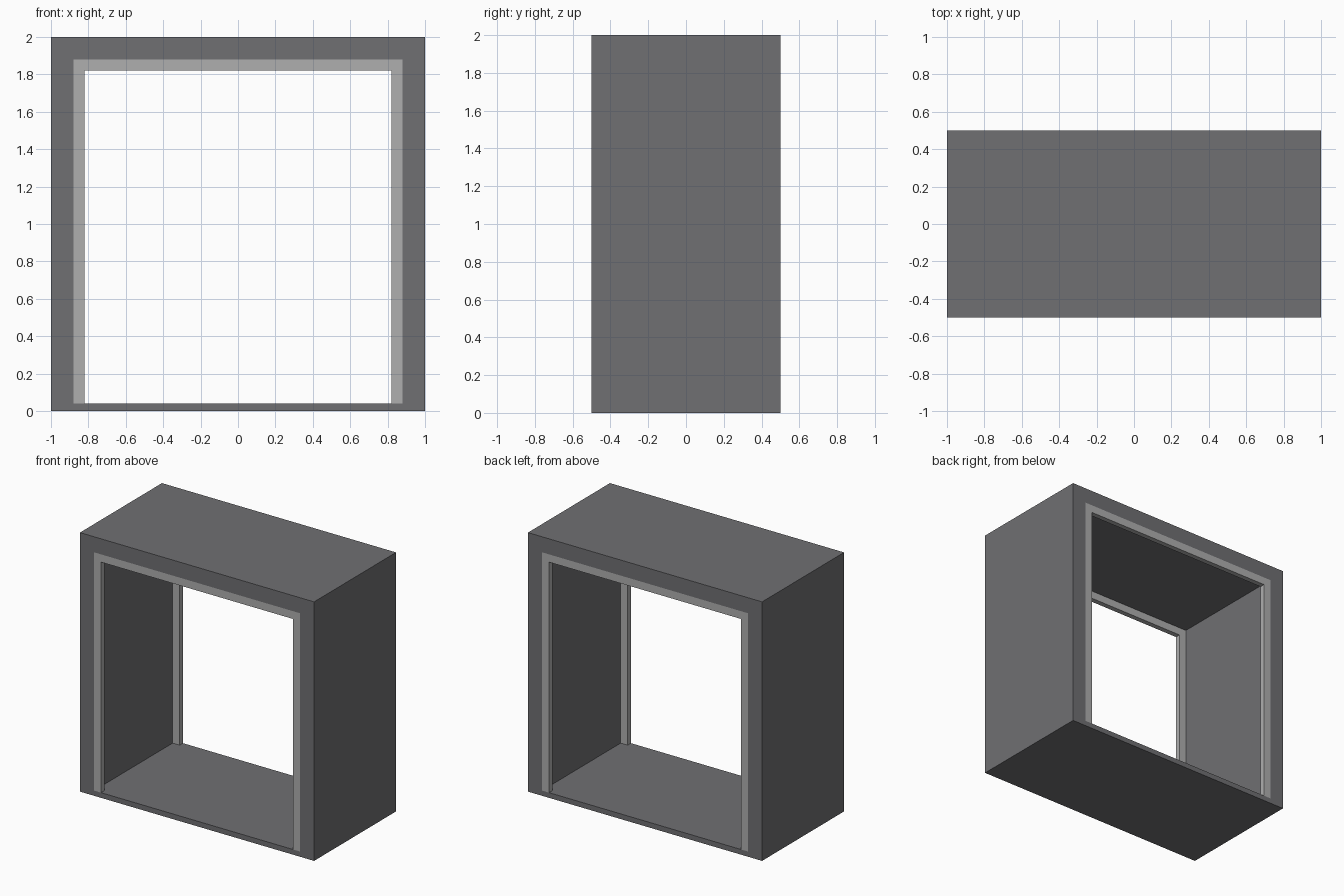
import bpy, bmesh

if "Cube" in bpy.data.objects:
    bpy.data.objects.remove(bpy.data.objects["Cube"])


def rect(half_w, z0, z1):
    # Corners from bottom left, over the top, to bottom right
    return [(-half_w, z0), (-half_w, z1), (half_w, z1), (half_w, z0)]


def band(name, outer, inner, y0, y1, closed, mat=None):
    # Flat strip between two outlines, extruded along y
    bm = bmesh.new()
    o = [bm.verts.new((x, y0, z)) for x, z in outer]
    i = [bm.verts.new((x, y0, z)) for x, z in inner]
    n = len(o)
    faces = []
    for k in range(n if closed else n - 1):
        m = (k + 1) % n
        faces.append(bm.faces.new((o[k], o[m], i[m], i[k])))
    ext = bmesh.ops.extrude_face_region(bm, geom=faces, use_keep_orig=True)
    moved = [g for g in ext["geom"] if isinstance(g, bmesh.types.BMVert)]
    bmesh.ops.translate(bm, verts=moved, vec=(0, y1 - y0, 0))
    bmesh.ops.recalc_face_normals(bm, faces=bm.faces)
    mesh = bpy.data.meshes.new(name)
    bm.to_mesh(mesh)
    bm.free()
    if mat:
        mesh.materials.append(mat)
    obj = bpy.data.objects.new(name, mesh)
    bpy.context.collection.objects.link(obj)
    return obj


dark = bpy.data.materials.new("dark_grey")
dark.diffuse_color = (0.16, 0.16, 0.17, 1)
dark.use_nodes = True
dark.node_tree.nodes["Principled BSDF"].inputs["Base Color"].default_value = dark.diffuse_color
light = bpy.data.materials.new("light_grey")
light.diffuse_color = (0.43, 0.43, 0.43, 1)
light.use_nodes = True
light.node_tree.nodes["Principled BSDF"].inputs["Base Color"].default_value = light.diffuse_color

# Passage shell: thick walls and lintel, thin floor
band("passage_shell", rect(1, 0, 2), rect(0.88, 0.04, 1.88), -0.5, 0.5, True, dark)

# Door trims, flush with the front and back faces
for name, y in (("front_trim", -0.5), ("back_trim", 0.46)):
    band(name, rect(0.88, 0.04, 1.88), rect(0.82, 0.04, 1.82), y, y + 0.04, False, light)
